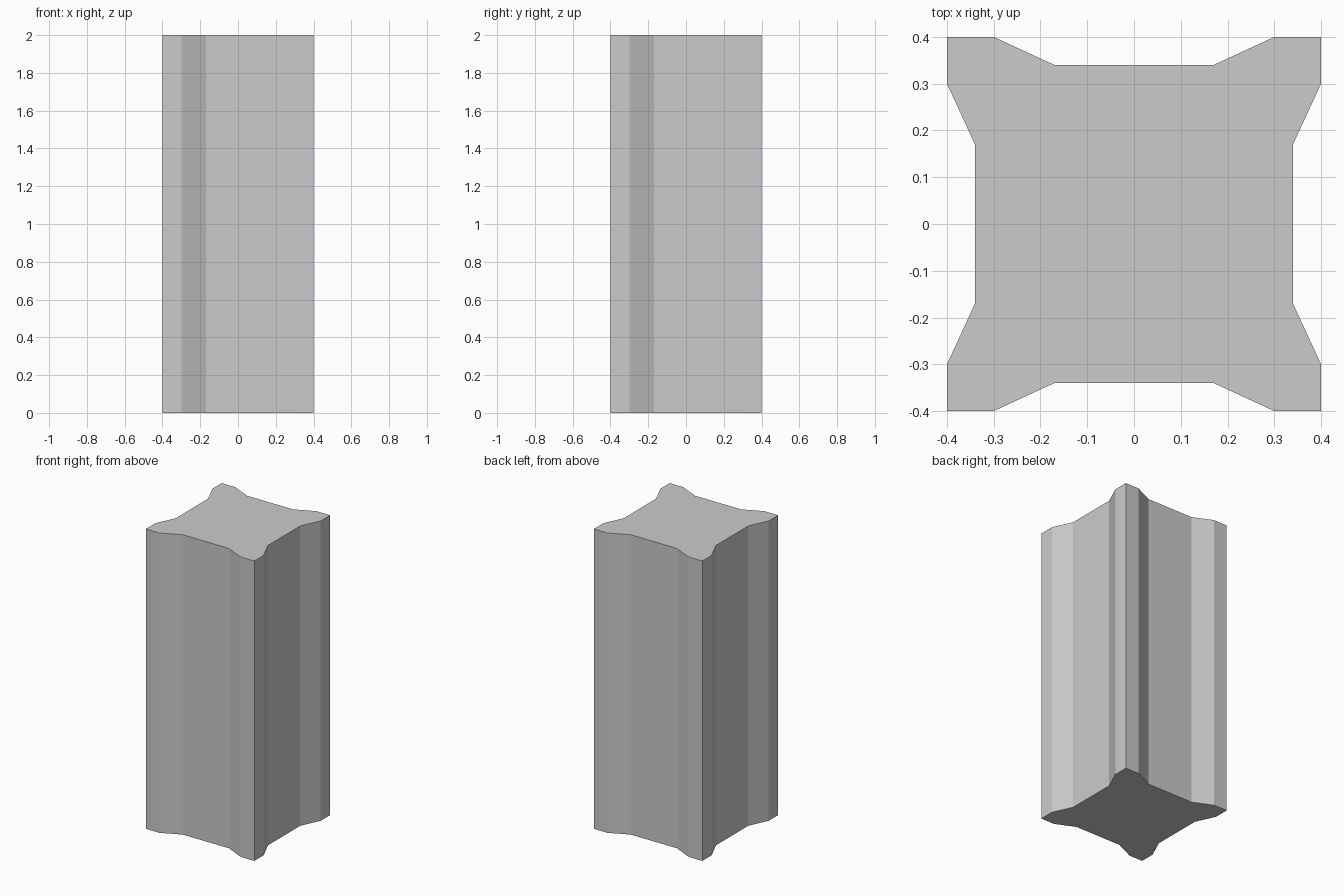
import bpy
import bmesh
from mathutils import Matrix, Vector

cube = bpy.data.objects.get("Cube")
if cube:
    bpy.data.objects.remove(cube, do_unlink=True)

HEIGHT = 2.0
GREY = (0.6, 0.6, 0.6, 1.0)

# Plain grey stone
stone = bpy.data.materials.new("light_grey")
stone.use_nodes = True
stone.diffuse_color = GREY
stone.node_tree.nodes["Principled BSDF"].inputs["Base Color"].default_value = GREY

# Front side of the outline: recessed panel, sloping up to a square corner
side = [(-0.4, -0.4), (-0.3, -0.4), (-0.17, -0.34), (0.17, -0.34), (0.3, -0.4)]

# Turn the side four times to close the outline, then raise it into a column
bm = bmesh.new()
outline = []
for turn in range(4):
    rotation = Matrix.Rotation(turn * 1.5707963, 3, "Z")
    outline += [bm.verts.new(rotation @ Vector((x, y, 0))) for x, y in side]
base = bm.faces.new(outline)
raised = bmesh.ops.extrude_face_region(bm, geom=[base], use_keep_orig=True)
top_verts = [g for g in raised["geom"] if isinstance(g, bmesh.types.BMVert)]
bmesh.ops.translate(bm, verts=top_verts, vec=(0, 0, HEIGHT))
bmesh.ops.recalc_face_normals(bm, faces=bm.faces)

mesh = bpy.data.meshes.new("column")
bm.to_mesh(mesh)
bm.free()
mesh.materials.append(stone)
column = bpy.data.objects.new("column", mesh)
bpy.context.collection.objects.link(column)
